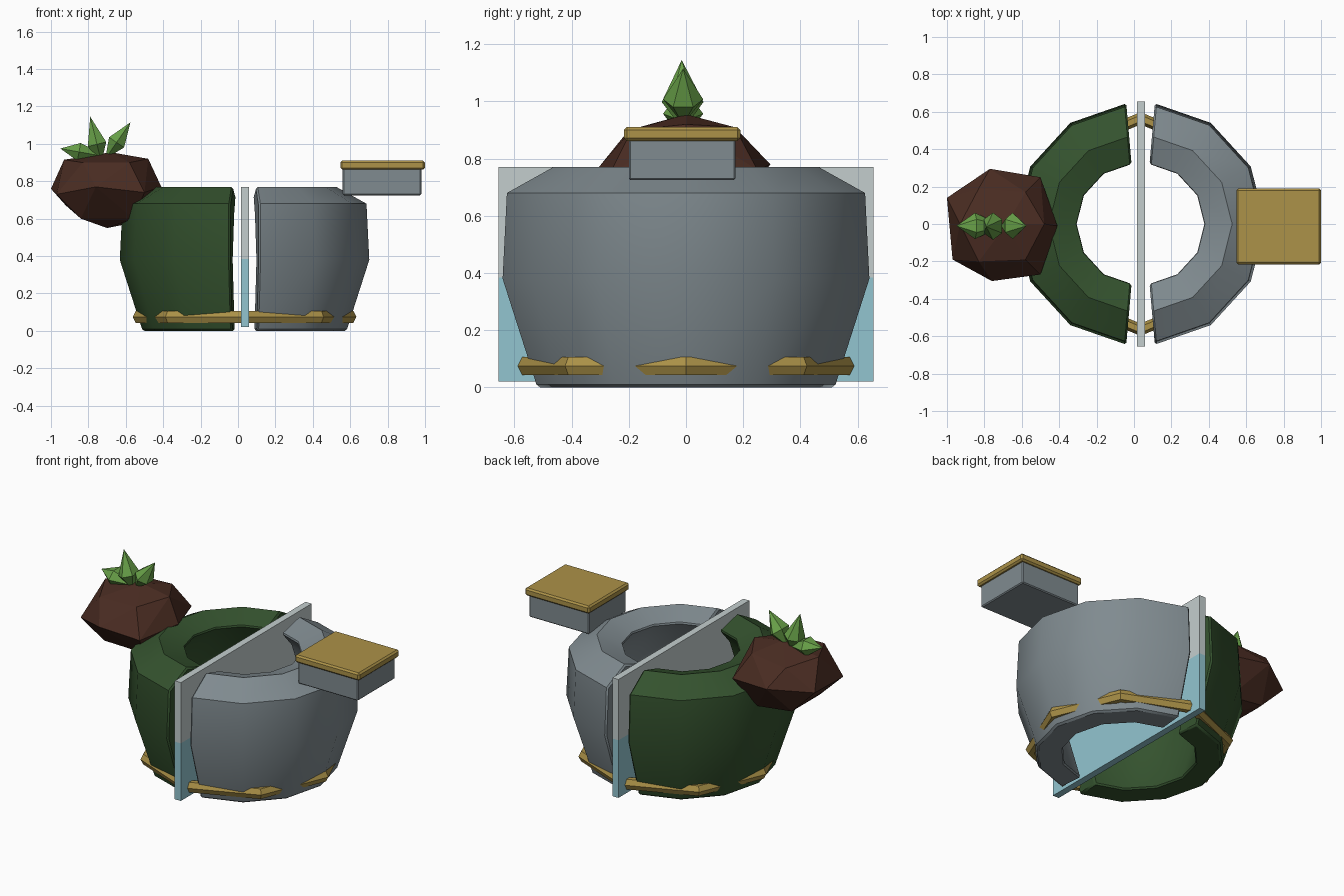
import bpy, bmesh, math
from mathutils import Vector

if "Cube" in bpy.data.objects:
    bpy.data.objects.remove(bpy.data.objects["Cube"])


def material(name, rgb):
    lin = [(c / 255 / 12.92) if c < 11 else ((c / 255 + 0.055) / 1.055) ** 2.4 for c in rgb]
    m = bpy.data.materials.new(name)
    m.diffuse_color = (*lin, 1)
    m.use_nodes = True
    m.node_tree.nodes["Principled BSDF"].inputs["Base Color"].default_value = m.diffuse_color
    return m


GREY = material("stone grey", (128, 139, 144))
GREEN = material("dark green", (52, 82, 46))
GOLD = material("gold", (172, 146, 72))
BROWN = material("soil brown", (74, 44, 34))
LEAF = material("leaf green", (104, 160, 72))
BLUE = material("water blue", (146, 197, 208))
PALE = material("pale grey", (196, 206, 206))


def finish(name, bm, mat, bevel=0.0, limit=65, smooth=None):
    bmesh.ops.recalc_face_normals(bm, faces=bm.faces)
    me = bpy.data.meshes.new(name)
    bm.to_mesh(me)
    bm.free()
    me.materials.append(mat)
    ob = bpy.data.objects.new(name, me)
    bpy.context.collection.objects.link(ob)
    if smooth:
        bpy.ops.object.select_all(action='DESELECT')
        ob.select_set(True)
        bpy.context.view_layer.objects.active = ob
        bpy.ops.object.shade_smooth_by_angle(angle=math.radians(smooth))
    if bevel:
        mod = ob.modifiers.new("Bevel", 'BEVEL')
        mod.width = bevel
        mod.segments = 1
        mod.limit_method = 'ANGLE'
        mod.angle_limit = math.radians(limit)
    return ob


def box(name, lo, hi, mat, bevel=0.0):
    bm = bmesh.new()
    bmesh.ops.create_cube(bm, size=1)
    lo, hi = Vector(lo), Vector(hi)
    for v in bm.verts:
        v.co = (lo + hi) / 2 + v.co * (hi - lo)
    return finish(name, bm, mat, bevel)


# Bowl halves: a closed wall section swept through slightly less than half a turn
WALL = [(0.525, 0), (0.647, 0.38), (0.632, 0.68), (0.47, 0.77),
        (0.315, 0.72), (0.40, 0.62), (0.49, 0.38), (0.37, 0)]


def bowl_half(name, cx, side, mat):
    bm = bmesh.new()
    rings = []
    for i in range(7):
        a = math.radians(-85 + 170 * i / 6)
        rings.append([bm.verts.new((cx + side * r * math.cos(a), r * math.sin(a), z))
                      for r, z in WALL])
    n = len(WALL)
    for a, b in zip(rings, rings[1:]):
        for j in range(n):
            k = (j + 1) % n
            bm.faces.new((a[j], a[k], b[k], b[j]))
    bm.faces.new(rings[0])
    bm.faces.new(rings[-1])
    return finish(name, bm, mat, 0.01, 65, 40)


bowl_half("stone_bowl_half", 0.055, 1, GREY)
bowl_half("green_bowl_half", 0.015, -1, GREEN)

# Divider sheet: water below, pale above
box("divider_lower", (0.015, -0.655, 0.02), (0.058, 0.655, 0.385), BLUE)
box("divider_upper", (0.015, -0.655, 0.385), (0.058, 0.655, 0.77), PALE)

# Octagonal base band with a six-sided tube
bm = bmesh.new()
band = []
for i in range(8):
    a = math.pi / 4 * i
    ring = []
    for j in range(6):
        t = math.pi / 3 * j
        r = 0.565 + 0.033 * math.cos(t)
        ring.append(bm.verts.new((0.035 + r * math.cos(a), r * math.sin(a),
                                  0.075 + 0.037 * math.sin(t))))
    band.append(ring)
for i in range(8):
    a, b = band[i], band[(i + 1) % 8]
    for j in range(6):
        bm.faces.new((a[j], a[(j + 1) % 6], b[(j + 1) % 6], b[j]))
finish("base_band", bm, GOLD, smooth=30)

# Side platform
box("platform_block", (0.56, -0.20, 0.725), (0.98, 0.173, 0.87), GREY, 0.006)
box("platform_top", (0.547, -0.217, 0.862), (1.0, 0.19, 0.91), GOLD, 0.01)

# Faceted soil clump
SOIL = [(-1, .14, .76), (-.77, .295, .78), (-.5, .25, .76), (-.41, -.01, .77),
        (-.5, -.27, .74), (-.76, -.305, .77), (-.97, -.19, .73),
        (-.93, 0, .915), (-.83, .19, .89), (-.58, .17, .91), (-.48, 0, .92),
        (-.58, -.19, .9), (-.83, -.2, .9), (-.68, 0, .955),
        (-.92, 0, .67), (-.84, .14, .6), (-.6, .14, .57), (-.56, -.15, .6),
        (-.84, -.14, .6), (-.7, 0, .55), (-.5, 0, .63)]
bm = bmesh.new()
for p in SOIL:
    bm.verts.new(p)
bmesh.ops.convex_hull(bm, input=bm.verts)
finish("soil_clump", bm, BROWN)


# Sprout: three faceted spindle leaves
def leaf(name, base, tip, radius, at):
    bm = bmesh.new()
    base, tip = Vector(base), Vector(tip)
    axis = (tip - base).normalized()
    side = Vector((0, 1, 0))
    up = axis.cross(side)
    mid = base.lerp(tip, at)
    ring = []
    for j in range(6):
        t = math.pi / 3 * j
        ring.append(bm.verts.new(mid + radius * (side * math.cos(t) + 0.8 * up * math.sin(t))))
    b, p = bm.verts.new(base), bm.verts.new(tip)
    for j in range(6):
        k = (j + 1) % 6
        bm.faces.new((ring[j], ring[k], p))
        bm.faces.new((ring[k], ring[j], b))
    finish(name, bm, LEAF)


leaf("leaf_left", (-0.70, -0.01, 0.93), (-0.95, -0.01, 0.975), 0.07, 0.6)
leaf("leaf_middle", (-0.73, -0.01, 0.90), (-0.79, -0.015, 1.145), 0.073, 0.4)
leaf("leaf_right", (-0.71, -0.01, 0.92), (-0.575, -0.01, 1.115), 0.07, 0.45)
